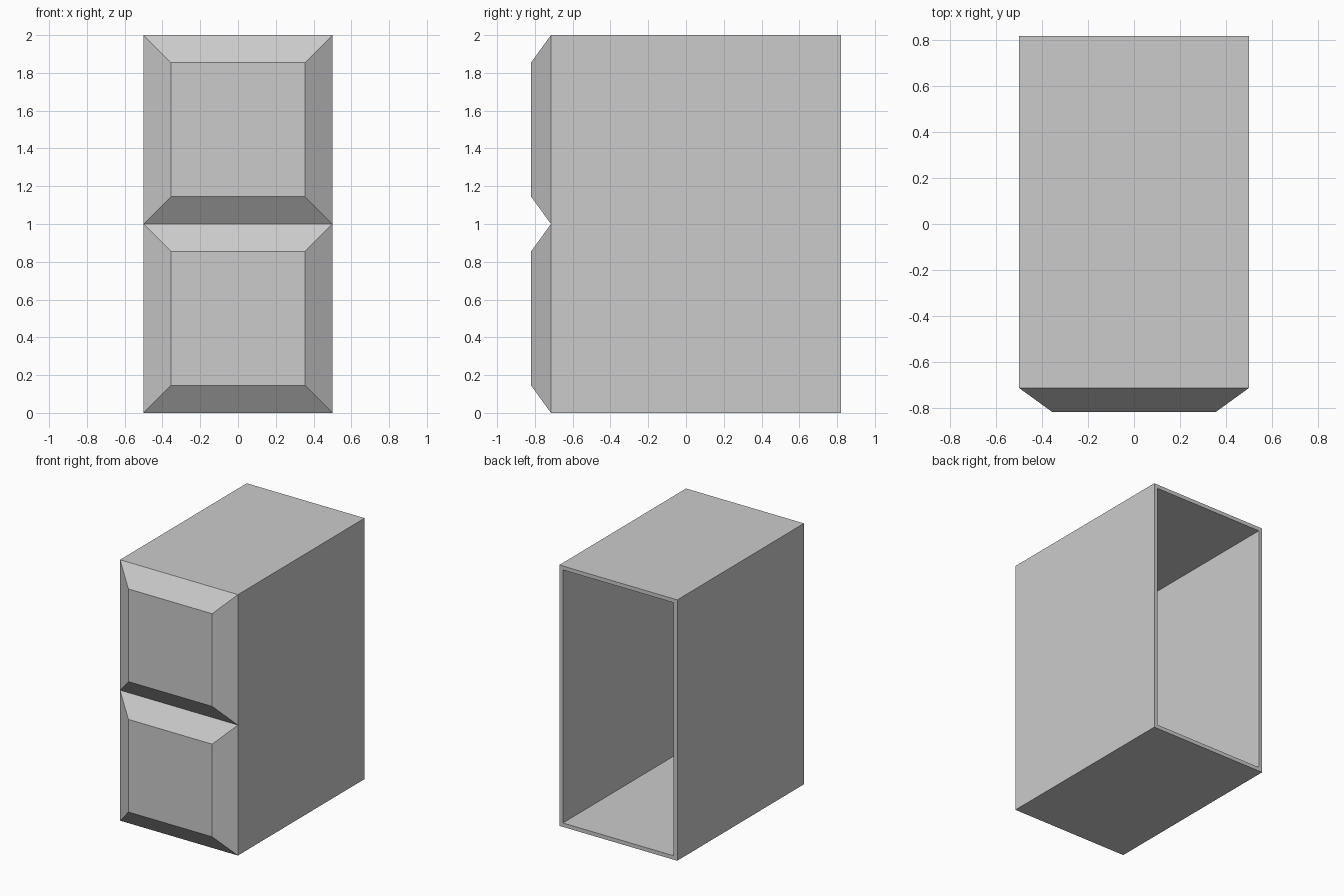
import bpy
import bmesh

if "Cube" in bpy.data.objects:
    bpy.data.objects.remove(bpy.data.objects["Cube"], do_unlink=True)

HALF_WIDTH = 0.5
BACK, FRONT, PANEL = 0.82, -0.715, -0.82
BEVEL = 0.145
WALL = 0.03

grey = bpy.data.materials.new("plain grey")
grey.use_nodes = True
colour = (0.6, 0.6, 0.6, 1)
grey.diffuse_color = colour
grey.node_tree.nodes["Principled BSDF"].inputs["Base Color"].default_value = colour

bm = bmesh.new()


def rectangle(y, low, high, inset=0):
    """Corners of an upright rectangle, counter-clockwise from the front."""
    x = HALF_WIDTH - inset
    low, high = low + inset, high - inset
    return [bm.verts.new((px, y, pz))
            for px, pz in ((-x, low), (x, low), (x, high), (-x, high))]


# Cabinet walls, open at the back
front = rectangle(FRONT, 0, 2)
back = rectangle(BACK, 0, 2)
for i in range(4):
    j = (i + 1) % 4
    bm.faces.new((front[j], front[i], back[i], back[j]))

# Two raised drawer fronts with sloping borders
for low in (0, 1):
    outer = rectangle(FRONT, low, low + 1)
    inner = rectangle(PANEL, low, low + 1, BEVEL)
    bm.faces.new(inner)
    for i in range(4):
        j = (i + 1) % 4
        bm.faces.new((outer[i], outer[j], inner[j], inner[i]))

bmesh.ops.remove_doubles(bm, verts=bm.verts[:], dist=0.001)
bmesh.ops.recalc_face_normals(bm, faces=bm.faces[:])
mesh = bpy.data.meshes.new("drawer_cabinet")
bm.to_mesh(mesh)
bm.free()
mesh.materials.append(grey)
cabinet = bpy.data.objects.new("drawer_cabinet", mesh)
bpy.context.collection.objects.link(cabinet)

# Thin sheet thickness, kept inside the outer faces
shell = cabinet.modifiers.new("wall_thickness", 'SOLIDIFY')
shell.thickness = WALL
shell.offset = -1
shell.use_even_offset = True
